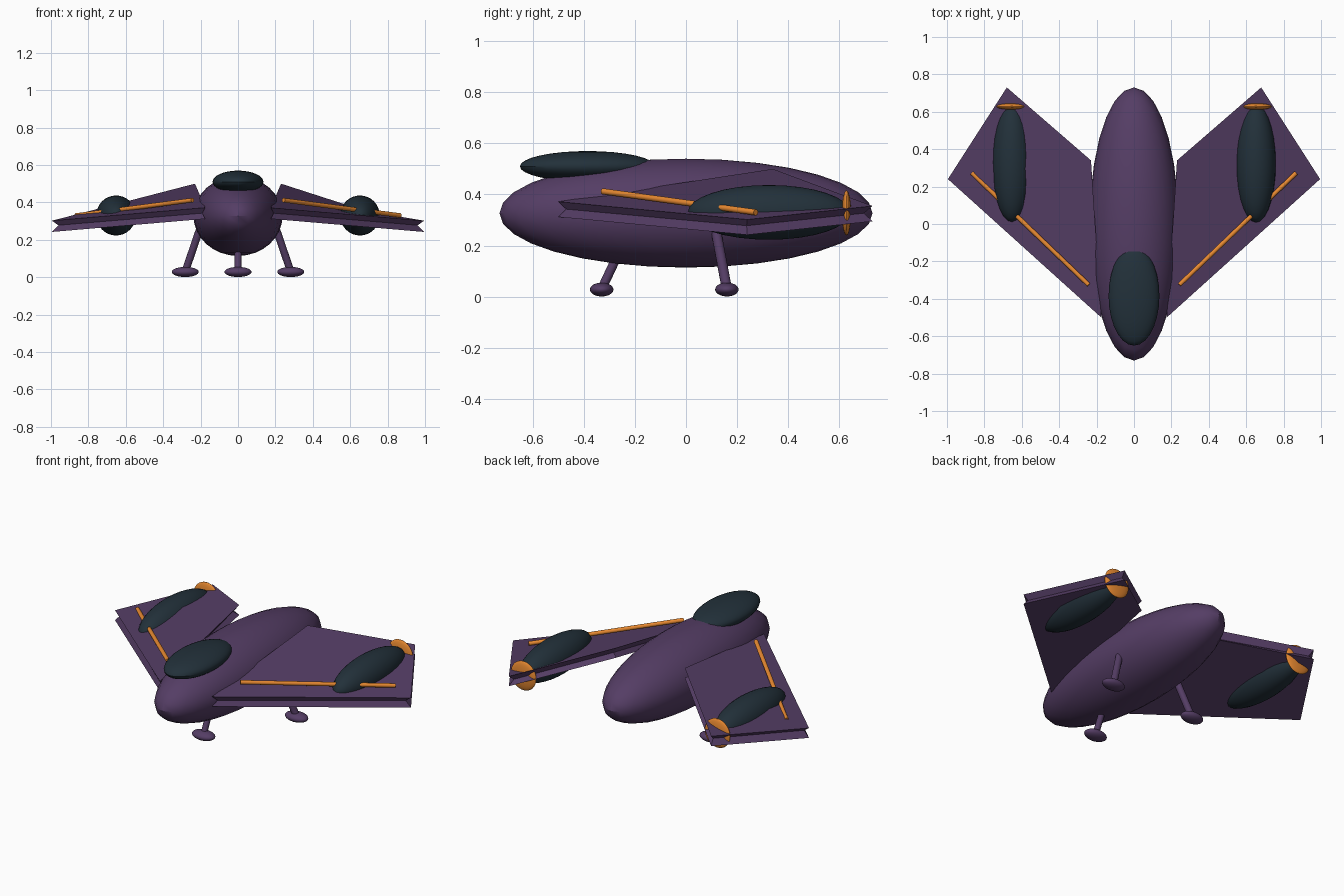
import bpy
from mathutils import Vector

if "Cube" in bpy.data.objects:
    bpy.data.objects.remove(bpy.data.objects["Cube"])


def material(name, rgb):
    m = bpy.data.materials.new(name)
    m.diffuse_color = (*rgb, 1)
    m.use_nodes = True
    m.node_tree.nodes["Principled BSDF"].inputs["Base Color"].default_value = m.diffuse_color
    return m


PURPLE = material("purple_hull", (0.09, 0.047, 0.13))
DARK = material("dark_glass", (0.016, 0.03, 0.042))
ORANGE = material("orange_trim", (0.80, 0.25, 0.03))


def finish(ob, name, mat):
    ob.name = name
    ob.data.materials.append(mat)
    bpy.ops.object.shade_smooth_by_angle()
    return ob


def ellipsoid(name, mat, centre, radii):
    bpy.ops.mesh.primitive_uv_sphere_add(segments=28, ring_count=16, location=centre)
    ob = bpy.context.object
    ob.scale = radii
    bpy.ops.object.transform_apply(location=False, rotation=False, scale=True)
    return finish(ob, name, mat)


def rod(name, mat, a, b, radius):
    a, b = Vector(a), Vector(b)
    bpy.ops.mesh.primitive_cylinder_add(vertices=14, radius=radius, depth=(b - a).length,
                                        location=(a + b) / 2)
    ob = bpy.context.object
    ob.rotation_euler = (b - a).to_track_quat('Z', 'Y').to_euler()
    return finish(ob, name, mat)


def wing(name, side):
    # Twisted quad plate whose rim is folded inward into a V groove
    top = [Vector(p) for p in ((0.175, -0.50, 0.372), (0.995, 0.24, 0.302),
                               (0.68, 0.73, 0.355), (0.23, 0.34, 0.50))]
    mid = sum(top, Vector()) / 4
    drop = Vector((0, 0, 0.06))
    groove = [p + (mid - p).normalized() * 0.035 - drop / 2 for p in top]
    verts = [(p.x * side, p.y, p.z) for p in top + groove + [p - drop for p in top]]
    faces = [(0, 1, 2, 3), (11, 10, 9, 8)]
    for base in (0, 4):
        for i in range(4):
            j = (i + 1) % 4
            faces.append((base + j, base + i, base + 4 + i, base + 4 + j))
    if side < 0:
        faces = [f[::-1] for f in faces]
    me = bpy.data.meshes.new(name)
    me.from_pydata(verts, [], faces)
    ob = bpy.data.objects.new(name, me)
    bpy.context.collection.objects.link(ob)
    me.materials.append(PURPLE)


# Hull and canopy
ellipsoid("fuselage", PURPLE, (0, 0, 0.327), (0.238, 0.73, 0.213))
ellipsoid("canopy", DARK, (0, -0.385, 0.51), (0.136, 0.265, 0.06))

# Nose landing leg
rod("front_leg", PURPLE, (0, -0.33, 0.03), (0, -0.25, 0.20), 0.018)
ellipsoid("front_foot", PURPLE, (0, -0.33, 0.028), (0.072, 0.046, 0.027))

# Wings, engines, trim and rear legs on both sides
for label, s in (("right", 1), ("left", -1)):
    wing(label + "_wing", s)
    ellipsoid(label + "_engine", DARK, (0.652 * s, 0.325, 0.33), (0.106, 0.318, 0.107))
    ellipsoid(label + "_exhaust", ORANGE, (0.652 * s, 0.628, 0.328), (0.085, 0.018, 0.088))
    rod(label + "_wing_stripe", ORANGE, (0.243 * s, -0.325, 0.412),
        (0.867 * s, 0.273, 0.33), 0.012)
    rod(label + "_rear_leg", PURPLE, (0.282 * s, 0.16, 0.03), (0.20 * s, 0.115, 0.27), 0.02)
    ellipsoid(label + "_rear_foot", PURPLE, (0.282 * s, 0.16, 0.028), (0.072, 0.046, 0.027))
